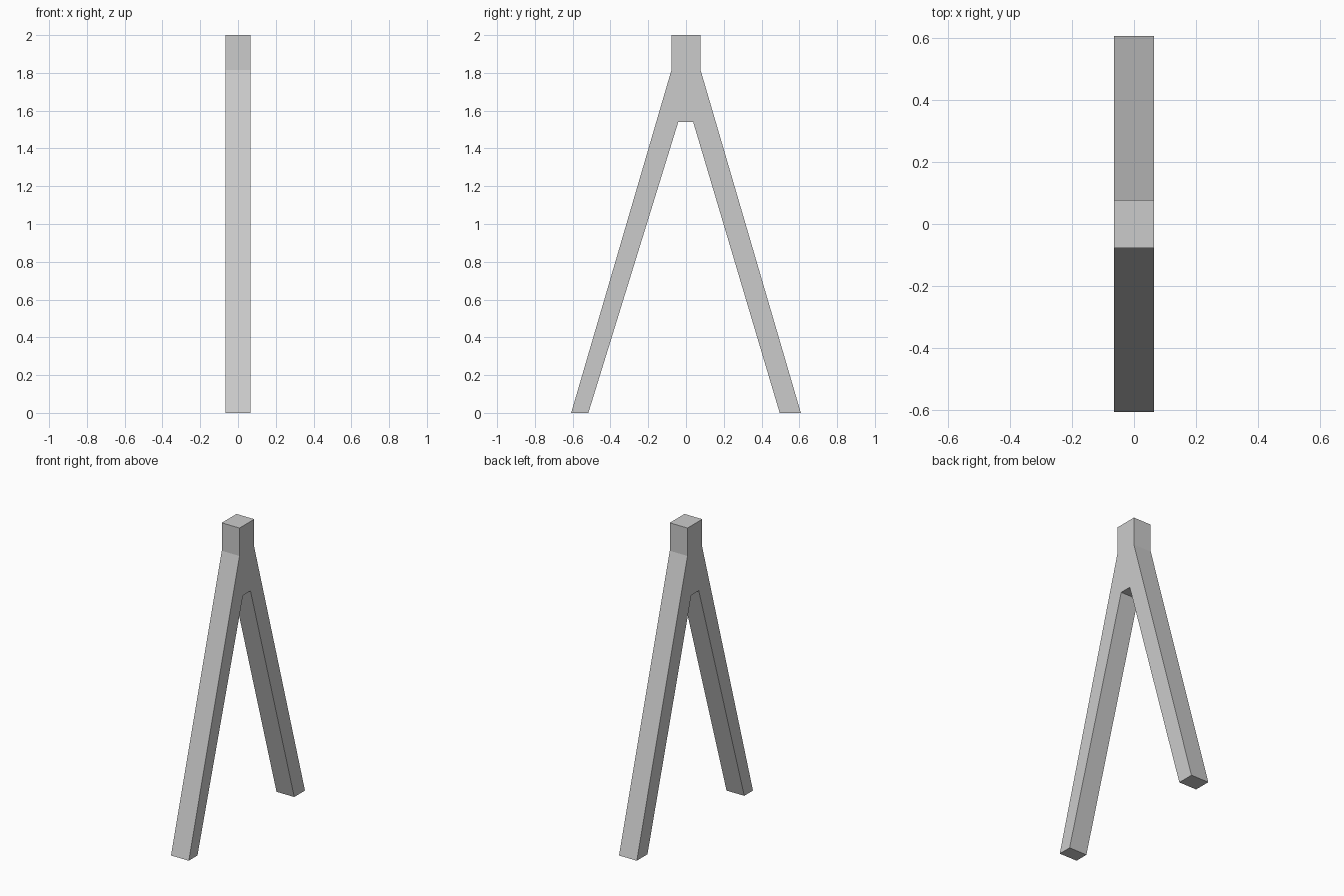
import bpy, bmesh
from mathutils import Vector

if "Cube" in bpy.data.objects:
    bpy.data.objects.remove(bpy.data.objects["Cube"])

HALF_WIDTH = 0.065

# Side profile (y, z) of the forked post
PROFILE = [
    (-0.608, 0), (-0.517, 0), (-0.041, 1.54), (0.038, 1.54),
    (0.496, 0), (0.608, 0), (0.077, 1.815), (0.077, 2),
    (-0.077, 2), (-0.077, 1.815),
]


def extrude_profile(name, profile, half_width):
    bm = bmesh.new()
    face = bm.faces.new([bm.verts.new((-half_width, y, z)) for y, z in profile])
    result = bmesh.ops.extrude_face_region(bm, geom=[face])
    verts = [g for g in result["geom"] if isinstance(g, bmesh.types.BMVert)]
    bmesh.ops.translate(bm, verts=verts, vec=Vector((2 * half_width, 0, 0)))
    # Close the starting side if the extrusion removed it
    bmesh.ops.holes_fill(bm, edges=bm.edges[:], sides=0)
    bmesh.ops.recalc_face_normals(bm, faces=bm.faces[:])
    mesh = bpy.data.meshes.new(name)
    bm.to_mesh(mesh)
    bm.free()
    obj = bpy.data.objects.new(name, mesh)
    bpy.context.collection.objects.link(obj)
    return obj


# Two splayed legs joined under a short square cap
extrude_profile("forked_support_post", PROFILE, HALF_WIDTH)
